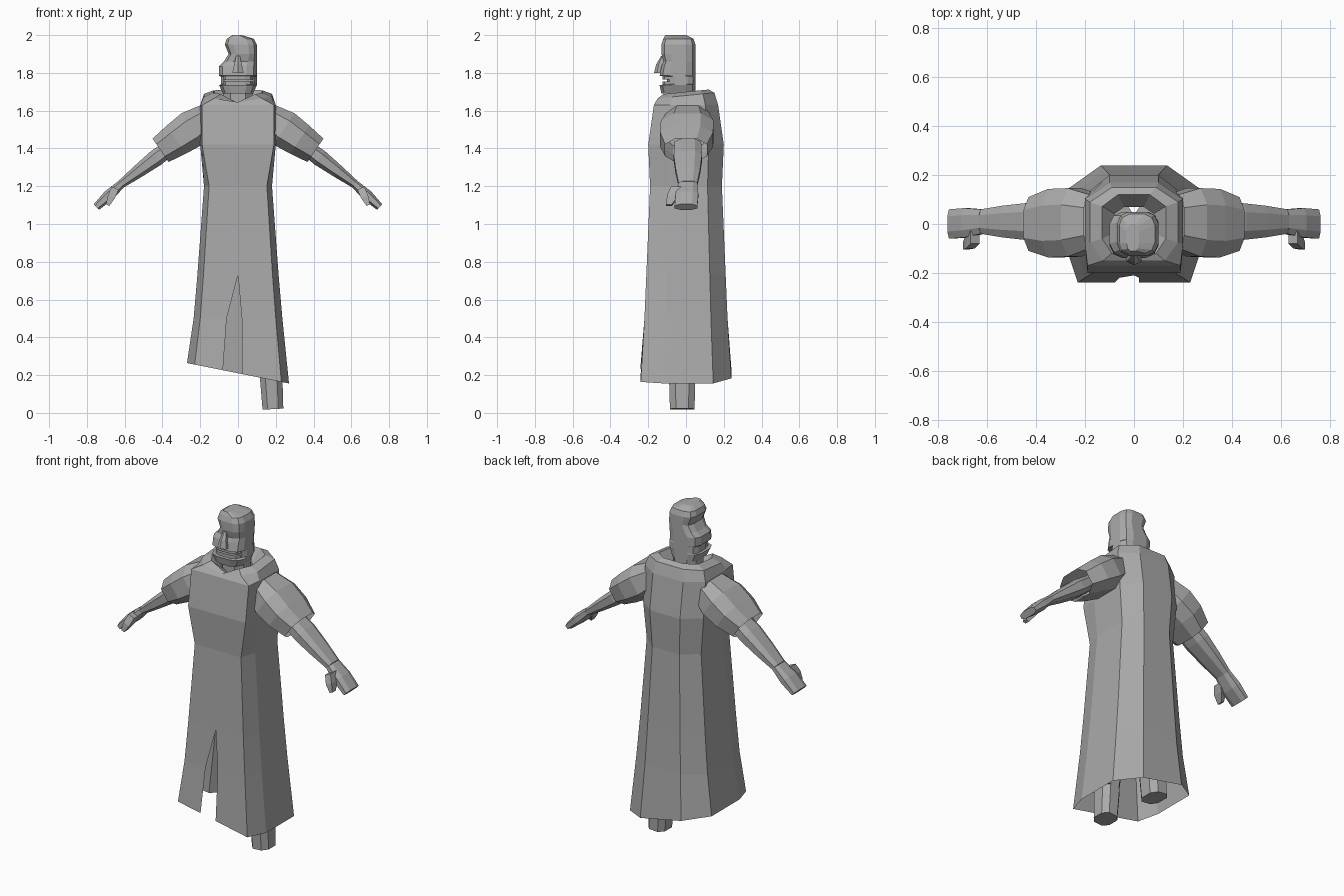
import bpy, bmesh, math
from mathutils import Vector

if "Cube" in bpy.data.objects:
    bpy.data.objects.remove(bpy.data.objects["Cube"])

grey = bpy.data.materials.new("plain_grey")
grey.use_nodes = True
grey.diffuse_color = (.4, .4, .4, 1)
grey.node_tree.nodes["Principled BSDF"].inputs["Base Color"].default_value = grey.diffuse_color


def loft(name, rings, capped=True, closed=True):
    """Join rings of equal point count into a flat-shaded object."""
    bm = bmesh.new()
    rows = [[bm.verts.new(point) for point in ring] for ring in rings]
    count = len(rows[0])
    for low, high in zip(rows, rows[1:]):
        for i in range(count if closed else count - 1):
            j = (i + 1) % count
            bm.faces.new((low[i], low[j], high[j], high[i]))
    if capped:
        bm.faces.new(rows[0])
        bm.faces.new(rows[-1])
    bmesh.ops.remove_doubles(bm, verts=bm.verts, dist=.001)
    bmesh.ops.recalc_face_normals(bm, faces=bm.faces)
    mesh = bpy.data.meshes.new(name)
    bm.to_mesh(mesh)
    bm.free()
    mesh.materials.append(grey)
    bpy.context.collection.objects.link(bpy.data.objects.new(name, mesh))


def rounded_box(centre, across, deep, sides=8, square=.75):
    """Ring around centre whose half extents are the vectors across and deep."""
    reach = math.cos(math.pi / sides) ** square
    ring = []
    for i in range(sides):
        angle = math.tau * (i + .5) / sides
        u, v = (math.copysign(abs(w) ** square / reach, w)
                for w in (math.cos(angle), math.sin(angle)))
        ring.append(centre + across * u + deep * v)
    return ring


def tube(start, end, thickness, depths, sides=8):
    """Evenly spaced rings from start to end; depth always runs along y."""
    start, end = Vector(start), Vector(end)
    forward = Vector((0, 1, 0))
    across = forward.cross(end - start).normalized()
    last = len(depths) - 1
    return [rounded_box(start.lerp(end, i / last), across * thick, forward * deep, sides)
            for i, (thick, deep) in enumerate(zip(thickness, depths))]


def both_sides(name, rings, capped=True):
    loft("left_" + name, rings, capped)
    loft("right_" + name, [[(-x, y, z) for x, y, z in ring] for ring in rings], capped)


def robe_row(z, width, depth, slit_right=0, slit_left=0, corner=.85, lean=0, tilt=0, dip=0):
    """Ten points running round from the left edge of the slit to the right edge."""
    half = [(width * corner, -depth), (width, -depth / 2),
            (width, depth * .6), (width / 2, depth)]
    outline = [(slit_left, -depth)] + half
    outline += [(-x, y) for x, y in reversed(half)] + [(slit_right, -depth)]
    row = [Vector((x, y, z + tilt * y - lean * x)) for x, y in outline]
    for edge in (row[0], row[-1]):
        edge.z -= dip
    return row


# Robe: flared skirt with a ragged sloping hem and a front slit
shoulder = robe_row(1.63, .2, .17, corner=.95)
loft("robe", [
    robe_row(.21, .27, .24, slit_right=-.08, slit_left=.02, lean=.2),
    robe_row(.5, .235, .22, slit_right=-.06, slit_left=.02),
    robe_row(.73, .215, .21),
    robe_row(1.2, .18, .19),
    robe_row(1.42, .2, .2, corner=.95),
    shoulder,
], capped=False, closed=False)

# Cowl: rises from the shoulders, dips to a V in front and folds into the neck
loft("cowl", [
    shoulder,
    robe_row(1.68, .18, .15, corner=.7, tilt=.1, dip=.02),
    robe_row(1.7, .13, .12, corner=.7, tilt=.1, dip=.05),
    robe_row(1.64, .08, .07, dip=.02),
], capped=False, closed=False)

# Arms: open sleeves, tapering forearms, flat hands and thumbs
wrist = (.62, .01, 1.21)
both_sides("sleeve", tube((.16, .01, 1.56), (.41, 0, 1.39),
                          (.08, .1, .09, .075), (.11, .14, .14, .11)), capped=False)
both_sides("forearm", tube((.34, .01, 1.42), wrist,
                           (.04, .045, .035, .022), (.07, .075, .065, .05)))
both_sides("hand", tube(wrist, (.75, 0, 1.09), (.022, .03, .02), (.05, .06, .06)))
both_sides("thumb", tube((.65, -.05, 1.19), (.69, -.09, 1.1), (.02, .02, .01), (.03, .03, .015), 4))

# Legs: the left one reaches the ground, the right one is a stump
loft("left_leg", tube((.08, 0, 1), (.18, -.02, .2), (.07, .06, .06), (.1, .08, .07)))
loft("left_foot", tube((.175, -.02, .2), (.185, -.02, .02), (.06, .055), (.07, .065)))
loft("right_leg", tube((-.08, 0, 1), (-.16, -.02, .28), (.07, .06, .06), (.1, .08, .07)))

# Neck
loft("neck", tube((0, -.02, 1.58), (0, -.02, 1.73), (.07, .08), (.07, .07)))


def head_ring(z, right=.1, front=.14, left=.1, back=.05):
    centre = Vector(((left - right) / 2, (back - front) / 2, z))
    across = Vector(((left + right) / 2, 0, 0))
    deep = Vector((0, (front + back) / 2, 0))
    return rounded_box(centre, across, deep, sides=12, square=.6)


# Head: open mouth between jaw and lip, and a bite out of the right brow
loft("head", [
    head_ring(1.69, right=.08, left=.08, front=.13),
    head_ring(1.735),
    head_ring(1.74, right=.09, front=.1),
    head_ring(1.78, right=.09, front=.1),
    head_ring(1.785),
    head_ring(1.835, front=.13),
    head_ring(1.86, right=.075, front=.12),
    head_ring(1.9, right=.05, front=.13),
    head_ring(1.95, right=.07, front=.13),
    head_ring(1.98, right=.06, front=.12, left=.085, back=.04),
    head_ring(2, right=.03, front=.11, left=.02, back=0),
])
loft("nose", tube((0, -.13, 1.8), (0, -.12, 1.89), (.03, .02, .01), (.035, .03, .01), 6))
for name, low in (("lower_teeth", 1.73), ("upper_teeth", 1.765)):
    loft(name, [head_ring(z, right=.08, left=.08, front=.125, back=0)
                for z in (low, low + .025)])
